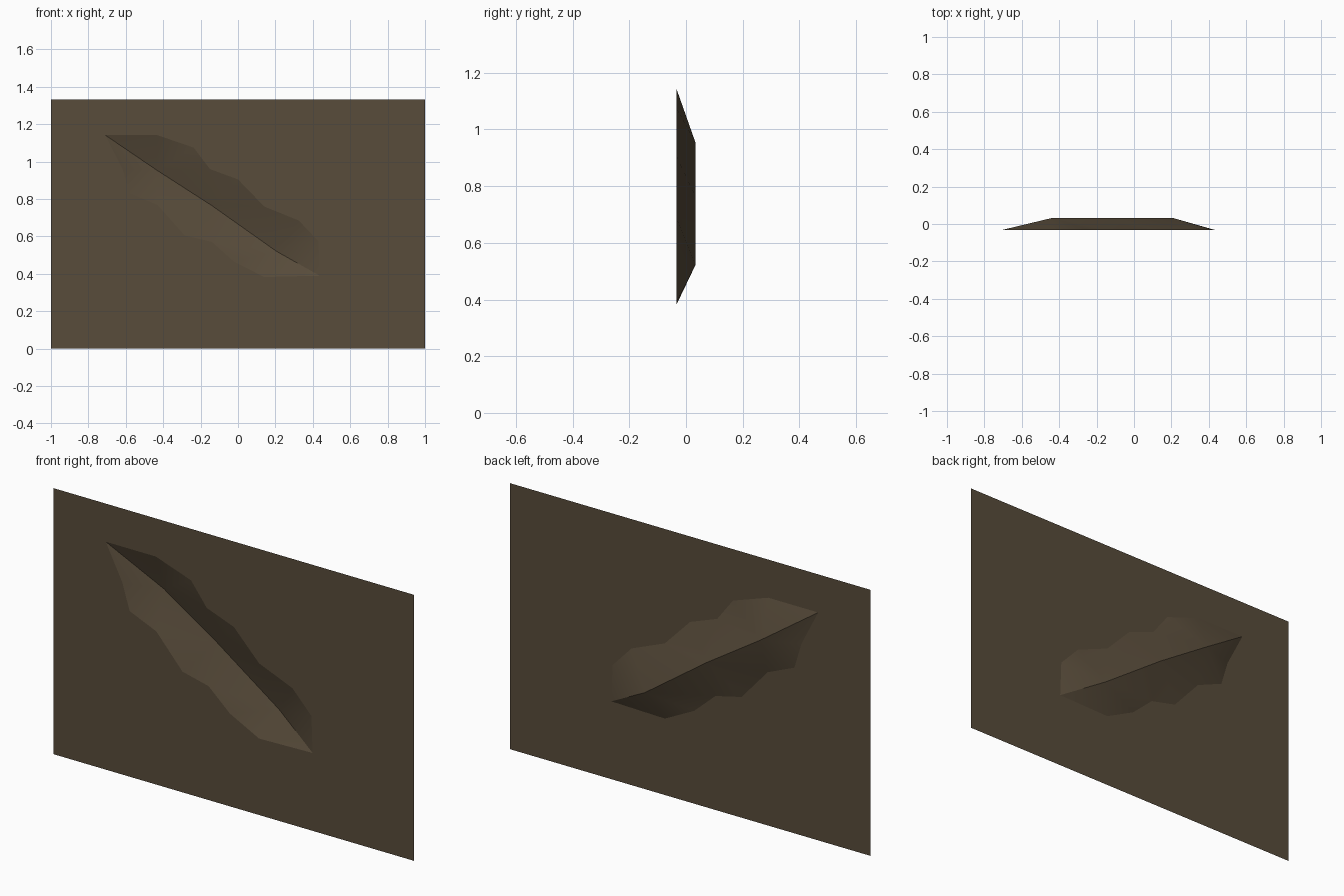
import bpy, bmesh, math

if "Cube" in bpy.data.objects:
    bpy.data.objects.remove(bpy.data.objects["Cube"])

FRONT, BACK = -0.033, 0.033
W, H = 1.0, 1.333

mat = bpy.data.materials.new("dark_brown")
mat.diffuse_color = (0.098, 0.072, 0.043, 1)
mat.use_nodes = True
mat.node_tree.nodes["Principled BSDF"].inputs["Base Color"].default_value = mat.diffuse_color

# Dent outline seen from the front (x, z): upper rim left to right, lower rim right to left
upper = [(-0.71, 1.142), (-0.433, 1.142), (-0.237, 1.075), (-0.15, 0.96),
         (0.0, 0.905), (0.14, 0.76), (0.325, 0.685), (0.43, 0.574)]
lower = [(0.437, 0.39), (0.14, 0.383), (-0.022, 0.465), (-0.14, 0.571),
         (-0.285, 0.605), (-0.43, 0.768), (-0.578, 0.83), (-0.617, 0.96)]
rim = upper + lower
# Deepest points of the dent
floor = [(-0.435, 0.955), (-0.14, 0.765), (0.205, 0.521)]
# Rim index span fanned around each deepest point
fans = [[13, 14, 15, 0, 1, 2, 3], [11, 12, 13], [3, 4, 5], [7, 8, 9, 10, 11], [5, 6, 7]]
centres = [0, 1, 1, 2, 2]


def make_object(name, faces, smooth=False):
    """faces: lists of (x, y, z) corners, turned to look to the front"""
    bm = bmesh.new()
    cache = {}
    for f in faces:
        vs = [cache.setdefault(p, None) or cache.update({p: bm.verts.new(p)}) or cache[p] for p in f]
        bm.faces.new(vs)
    bm.normal_update()
    for f in bm.faces:
        if f.normal.y > 0:
            f.normal_flip()
    bmesh.ops.triangulate(bm, faces=bm.faces[:], ngon_method='EAR_CLIP')
    for f in bm.faces:
        f.smooth = smooth
    me = bpy.data.meshes.new(name)
    bm.to_mesh(me)
    bm.free()
    if smooth:
        me.set_sharp_from_angle(angle=math.radians(28))
    me.materials.append(mat)
    ob = bpy.data.objects.new(name, me)
    bpy.context.collection.objects.link(ob)


def at(p, y):
    return (p[0], y, p[1])


# Flat wall sheet around the dent, as an upper and a lower piece
tl, tr, bl, br = (-W, H), (W, H), (-W, 0.0), (W, 0.0)
top_piece = [tl] + upper + [tr]
low_piece = [tl, bl, br, tr, upper[-1]] + lower + [upper[0]]
make_object("wall_sheet", [[at(p, FRONT) for p in piece] for piece in (top_piece, low_piece)])

# Dent pushed back from the sheet
tris = []
for c, span in zip(centres, fans):
    for a, b in zip(span, span[1:]):
        tris.append([at(rim[a], FRONT), at(rim[b], FRONT), at(floor[c], BACK)])
# Facets joining neighbouring deepest points
for c, rims in ((0, (3, 13)), (1, (5, 11))):
    for r in rims:
        tris.append([at(floor[c], BACK), at(floor[c + 1], BACK), at(rim[r], FRONT)])
make_object("dent", tris, smooth=True)
